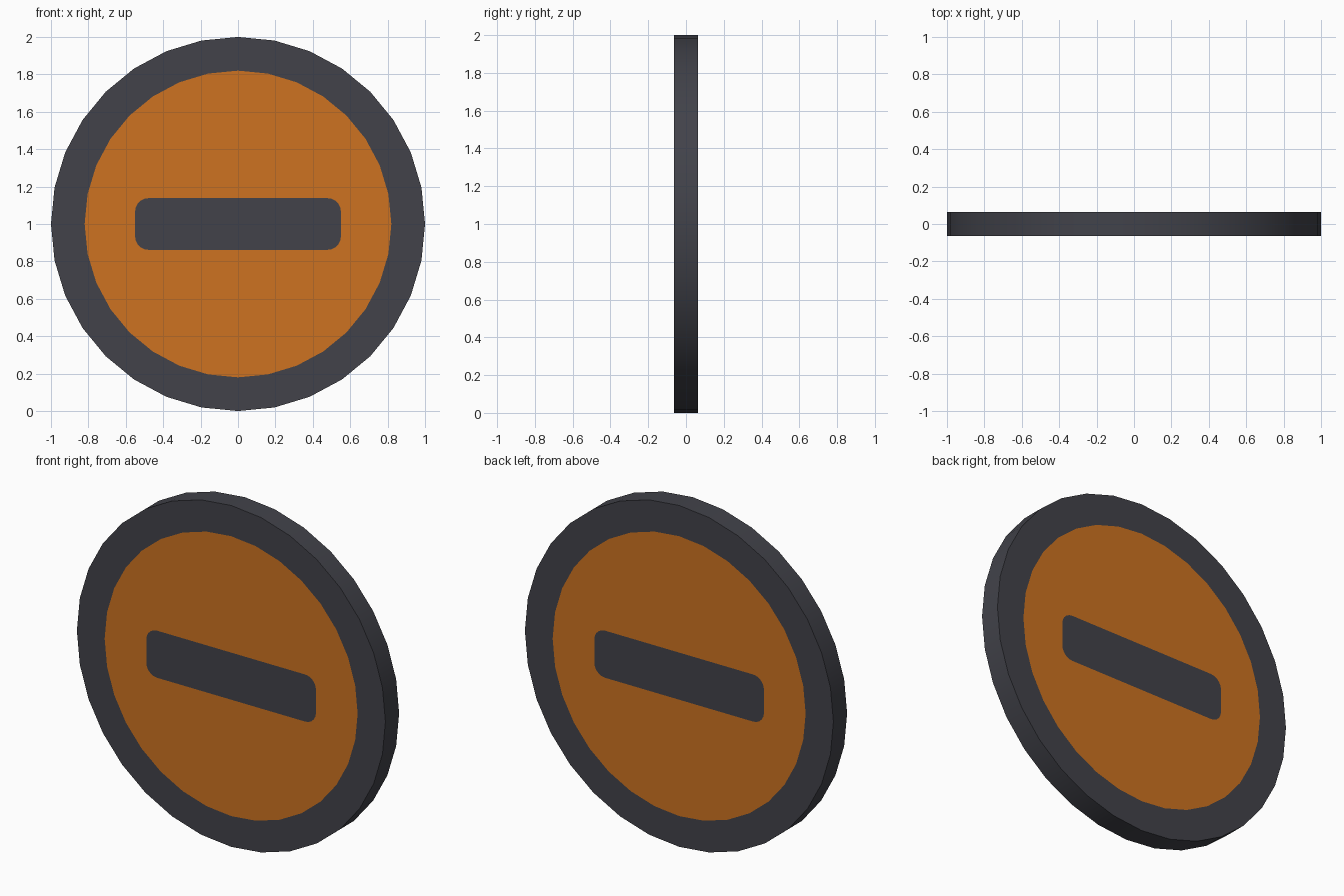
import bpy, bmesh, math

if "Cube" in bpy.data.objects:
    bpy.data.objects.remove(bpy.data.objects["Cube"])

R, R_IN, HALF = 1.0, 0.82, 0.0635     # outer radius, panel radius, half thickness
SIDES, CZ = 32, 1.0
BAR_W, BAR_H, BAR_R = 0.55, 0.138, 0.07


def material(name, rgb):
    m = bpy.data.materials.new(name)
    m.diffuse_color = (*rgb, 1.0)
    m.use_nodes = True
    m.node_tree.nodes["Principled BSDF"].inputs["Base Color"].default_value = m.diffuse_color
    return m


def circle(r):
    return [(r * math.cos(2 * math.pi * i / SIDES), r * math.sin(2 * math.pi * i / SIDES))
            for i in range(SIDES)]


def rounded_rect(w, h, r, seg=5):
    pts = []
    for k, (sx, sz) in enumerate([(1, 1), (-1, 1), (-1, -1), (1, -1)]):
        for i in range(seg + 1):
            a = math.pi / 2 * (k + i / seg)
            pts.append((sx * (w - r) + r * math.cos(a), sz * (h - r) + r * math.sin(a)))
    return pts


def loop(bm, pts, y):
    verts = [bm.verts.new((x, y, CZ + z)) for x, z in pts]
    edges = [bm.edges.new((verts[i - 1], verts[i])) for i in range(len(verts))]
    return verts, edges


def strip(bm, a, b, mat):
    for i in range(len(a)):
        bm.faces.new((a[i - 1], a[i], b[i], b[i - 1])).material_index = mat


bm = bmesh.new()
rims = []
for y in (-HALF, HALF):
    outer, _ = loop(bm, circle(R), y)
    inner, inner_e = loop(bm, circle(R_IN), y)
    bar, bar_e = loop(bm, rounded_rect(BAR_W, BAR_H, BAR_R), y)
    # flat border
    strip(bm, outer, inner, 0)
    # coloured panel around the bar
    fill = bmesh.ops.triangle_fill(bm, edges=inner_e + bar_e, use_beauty=True,
                                   normal=(0, math.copysign(1, y), 0))
    for f in fill["geom"]:
        if isinstance(f, bmesh.types.BMFace):
            f.material_index = 1
    # bar, flush with the panel
    bm.faces.new(bar).material_index = 0
    rims.append(outer)
# outer edge of the disc
strip(bm, rims[0], rims[1], 0)
bmesh.ops.recalc_face_normals(bm, faces=bm.faces[:])

mesh = bpy.data.meshes.new("round_sign")
bm.to_mesh(mesh)
bm.free()
mesh.materials.append(material("dark grey", (0.054, 0.055, 0.068)))
mesh.materials.append(material("orange", (0.61, 0.17, 0.015)))
sign = bpy.data.objects.new("round_sign", mesh)
bpy.context.collection.objects.link(sign)

# smooth rim, sharp corners
bpy.context.view_layer.objects.active = sign
sign.select_set(True)
bpy.ops.object.shade_smooth_by_angle(angle=math.radians(30))
